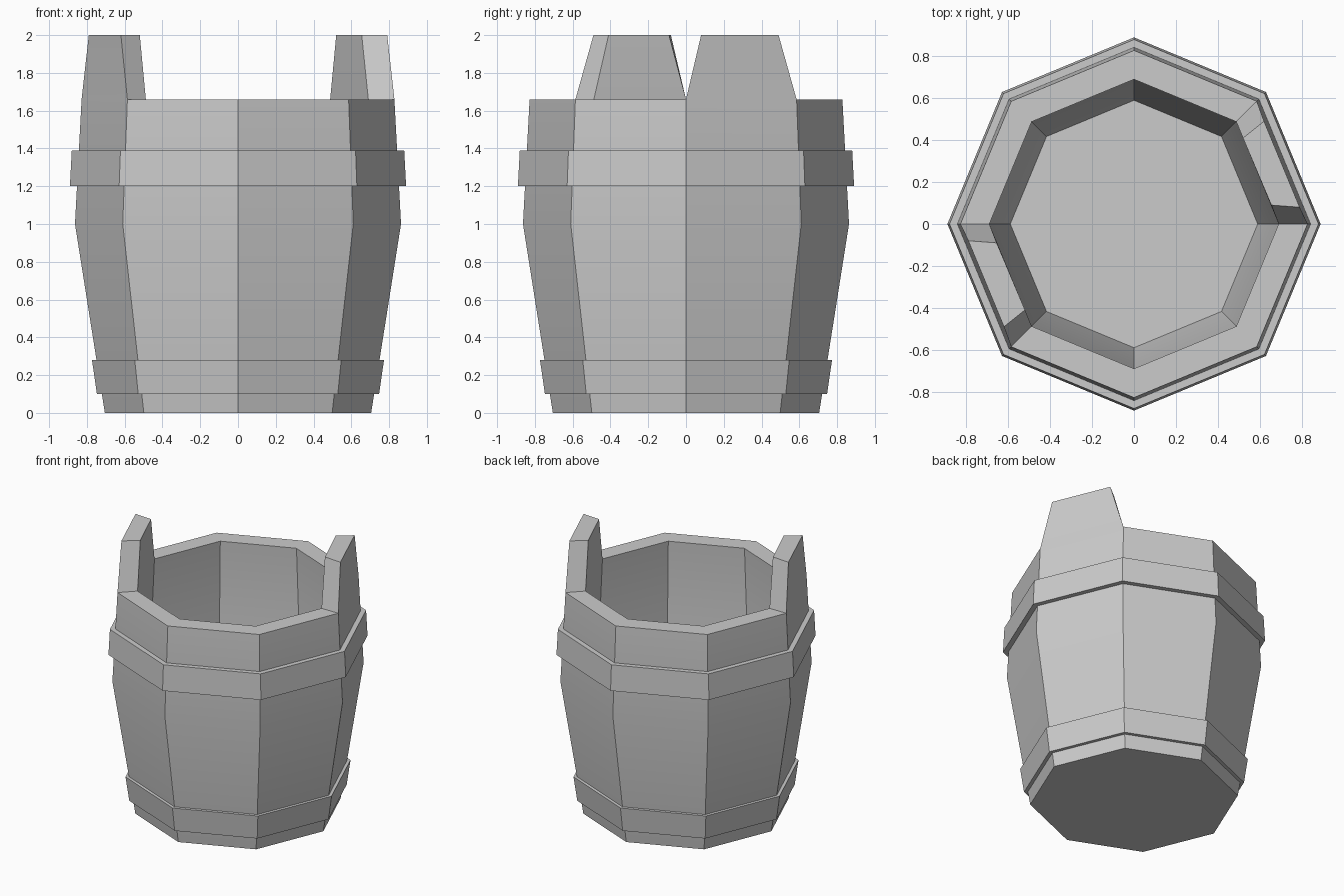
import bpy, bmesh
from math import sin, cos, pi

if "Cube" in bpy.data.objects:
    bpy.data.objects.remove(bpy.data.objects["Cube"])

SIDES = 8


def lathe(bm, profile, closed):
    """Sweep (radius, z) points round z; cap the ends or close the profile."""
    rings = [[bm.verts.new((r * cos(2 * pi * i / SIDES), r * sin(2 * pi * i / SIDES), z))
              for i in range(SIDES)] for r, z in profile]
    pairs = list(zip(rings, rings[1:]))
    if closed:
        pairs.append((rings[-1], rings[0]))
    spans = [[bm.faces.new((a[i], a[(i + 1) % SIDES], b[(i + 1) % SIDES], b[i]))
              for i in range(SIDES)] for a, b in pairs]
    if not closed:
        bm.faces.new(rings[0][::-1])
        bm.faces.new(rings[-1])
    return rings, spans


def finish(bm, name):
    bmesh.ops.recalc_face_normals(bm, faces=bm.faces)
    mesh = bpy.data.meshes.new(name)
    bm.to_mesh(mesh)
    bm.free()
    obj = bpy.data.objects.new(name, mesh)
    bpy.context.collection.objects.link(obj)
    bpy.ops.object.select_all(action='DESELECT')
    obj.select_set(True)
    bpy.context.view_layer.objects.active = obj
    bpy.ops.object.shade_smooth_by_angle()
    return obj


# Bucket body: outer wall, rim, inner wall, floor
bm = bmesh.new()
rings, spans = lathe(bm, [(0.705, 0), (0.863, 1.0), (0.828, 1.66),
                          (0.69, 1.66), (0.722, 1.0), (0.59, 0.13)], False)
outer, inner, rim = rings[2], rings[3], spans[2]

# Two opposite rim segments rise into tapered handle lugs
lug_top = [(0.79, 0.08), (0.62, 0.49), (0.52, 0.41), (0.655, 0.09)]
for start, sign in ((0, 1), (SIDES // 2, -1)):
    end = start + 1
    base = [outer[start], outer[end], inner[end], inner[start]]
    bm.faces.remove(rim[start])
    top = [bm.verts.new((sign * x, sign * y, 2.0)) for x, y in lug_top]
    for i in range(4):
        j = (i + 1) % 4
        bm.faces.new((base[i], base[j], top[j], top[i]))
    bm.faces.new(top)
finish(bm, "bucket_body")

# Hoops wrapped round the staves
for name, r0, z0, r1, z1 in (("lower_hoop", 0.747, 0.10, 0.773, 0.28),
                             ("upper_hoop", 0.89, 1.20, 0.88, 1.39)):
    bm = bmesh.new()
    lathe(bm, [(r0, z0), (r1, z1), (r1 - 0.05, z1), (r0 - 0.05, z0)], True)
    finish(bm, name)
